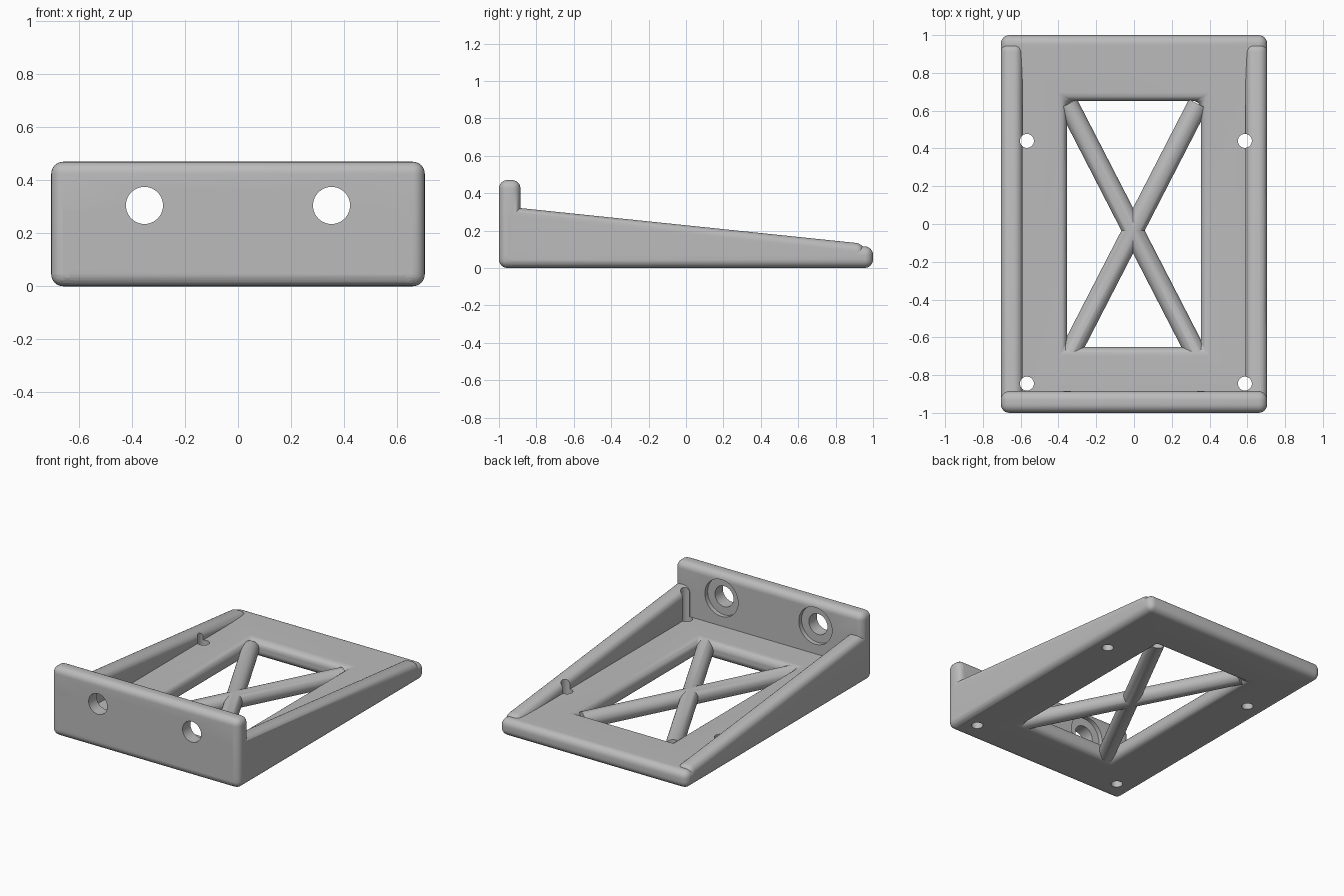
import bpy, bmesh, math
from mathutils import Vector

old = bpy.data.objects.get("Cube")
if old:
    bpy.data.objects.remove(old, do_unlink=True)

W, L, T = 0.705, 1.0, 0.115      # half width, half length, wall thickness
R = 0.045                        # edge rounding

grey = bpy.data.materials.new("plain grey")
grey.use_nodes = True
grey.diffuse_color = (0.5, 0.5, 0.5, 1)
grey.node_tree.nodes["Principled BSDF"].inputs["Base Color"].default_value = (0.5, 0.5, 0.5, 1)


def finish(name, bm, rounding=0):
    """Round the sharp edges and turn the bmesh into an object."""
    bmesh.ops.recalc_face_normals(bm, faces=bm.faces)
    if rounding:
        sharp = [e for e in bm.edges if e.calc_face_angle(0) > 0.3]
        bmesh.ops.bevel(bm, geom=sharp, offset=rounding, segments=6,
                        profile=0.5, affect='EDGES', clamp_overlap=True)
    mesh = bpy.data.meshes.new(name)
    bm.to_mesh(mesh)
    bm.free()
    mesh.materials.append(grey)
    obj = bpy.data.objects.new(name, mesh)
    bpy.context.collection.objects.link(obj)
    return obj


def prism(name, points, direction, rounding=R):
    """Extrude a closed outline."""
    bm = bmesh.new()
    face = bm.faces.new([bm.verts.new(p) for p in points])
    ext = bmesh.ops.extrude_face_region(bm, geom=[face])
    moved = [v for v in ext["geom"] if isinstance(v, bmesh.types.BMVert)]
    bmesh.ops.translate(bm, vec=direction, verts=moved)
    if face.is_valid and not all(len(e.link_faces) == 2 for e in bm.edges):
        bmesh.ops.holes_fill(bm, edges=bm.edges)
    return finish(name, bm, rounding)


def rod(name, a, b, radius, sides=40):
    """Cylinder between two points."""
    a, b = Vector(a), Vector(b)
    bm = bmesh.new()
    bmesh.ops.create_cone(bm, cap_ends=True, segments=sides, radius1=radius,
                          radius2=radius, depth=(b - a).length)
    turn = (b - a).to_track_quat('Z', 'Y').to_matrix()
    bmesh.ops.rotate(bm, verts=bm.verts, matrix=turn)
    bmesh.ops.translate(bm, verts=bm.verts, vec=(a + b) / 2)
    return finish(name, bm)


def combine(target, tool, operation):
    mod = target.modifiers.new(operation.title(), 'BOOLEAN')
    mod.operation, mod.solver, mod.object = operation, 'EXACT', tool
    bpy.context.view_layer.objects.active = target
    bpy.ops.object.modifier_apply(modifier=mod.name)
    bpy.data.objects.remove(tool, do_unlink=True)


# Base: rectangular frame with a rounded window
bm = bmesh.new()
corners = [(-1, -1), (1, -1), (1, 1), (-1, 1)]
outer = [bm.verts.new((x * W, y * L, 0)) for x, y in corners]
inner = [bm.verts.new((x * 0.355, y * 0.652, 0)) for x, y in corners]
ring = [bm.faces.new((outer[i], outer[(i + 1) % 4], inner[(i + 1) % 4], inner[i]))
        for i in range(4)]
copy = bmesh.ops.duplicate(bm, geom=ring)
top = [g for g in copy["geom"] if isinstance(g, bmesh.types.BMFace)]
bmesh.ops.translate(bm, vec=(0, 0, T), verts=list({v for f in top for v in f.verts}))
bmesh.ops.bridge_loops(bm, edges=[e for e in bm.edges if e.is_boundary
                                  and all(abs(v.co.x) > 0.5 for v in e.verts)])
bmesh.ops.bridge_loops(bm, edges=[e for e in bm.edges if e.is_boundary])
bracket = finish("mounting_bracket", bm, R)

# Upright plate at the front
plate = prism("upright_plate", [(-W, -L, 0), (W, -L, 0), (W, -L, 0.47), (-W, -L, 0.47)],
              (0, T, 0))
combine(bracket, plate, 'UNION')

# Sloping side walls
for side in (-1, 1):
    outline = [(side * W, y, z) for y, z in
               [(-L, 0), (0.955, 0), (0.955, 0.129), (-L, 0.332)]]
    combine(bracket, prism("side_wall", outline, (-side * T, 0, 0)), 'UNION')

# Crossed round braces
for side in (-1, 1):
    brace = rod("cross_brace", (-0.005 - side * 0.345, -0.035 - 0.67, 0.057),
                (-0.005 + side * 0.345, -0.035 + 0.67, 0.057), 0.055)
    combine(bracket, brace, 'UNION')

# Wall fixing holes with counterbores on the inner face
for x in (-0.353, 0.353):
    combine(bracket, rod("bolt_hole", (x, -1.2, 0.305), (x, -0.7, 0.305), 0.07), 'DIFFERENCE')
    combine(bracket, rod("counterbore", (x, -0.915, 0.305), (x, -0.7, 0.305), 0.125),
            'DIFFERENCE')

# Small vertical holes through the base
for x in (-0.567, 0.587):
    for y in (-0.845, 0.44):
        combine(bracket, rod("screw_hole", (x, y, -0.2), (x, y, 0.7), 0.037, 32), 'DIFFERENCE')

bpy.ops.object.select_all(action='DESELECT')
bracket.select_set(True)
bpy.context.view_layer.objects.active = bracket
bpy.ops.object.shade_smooth_by_angle(angle=math.radians(30))
